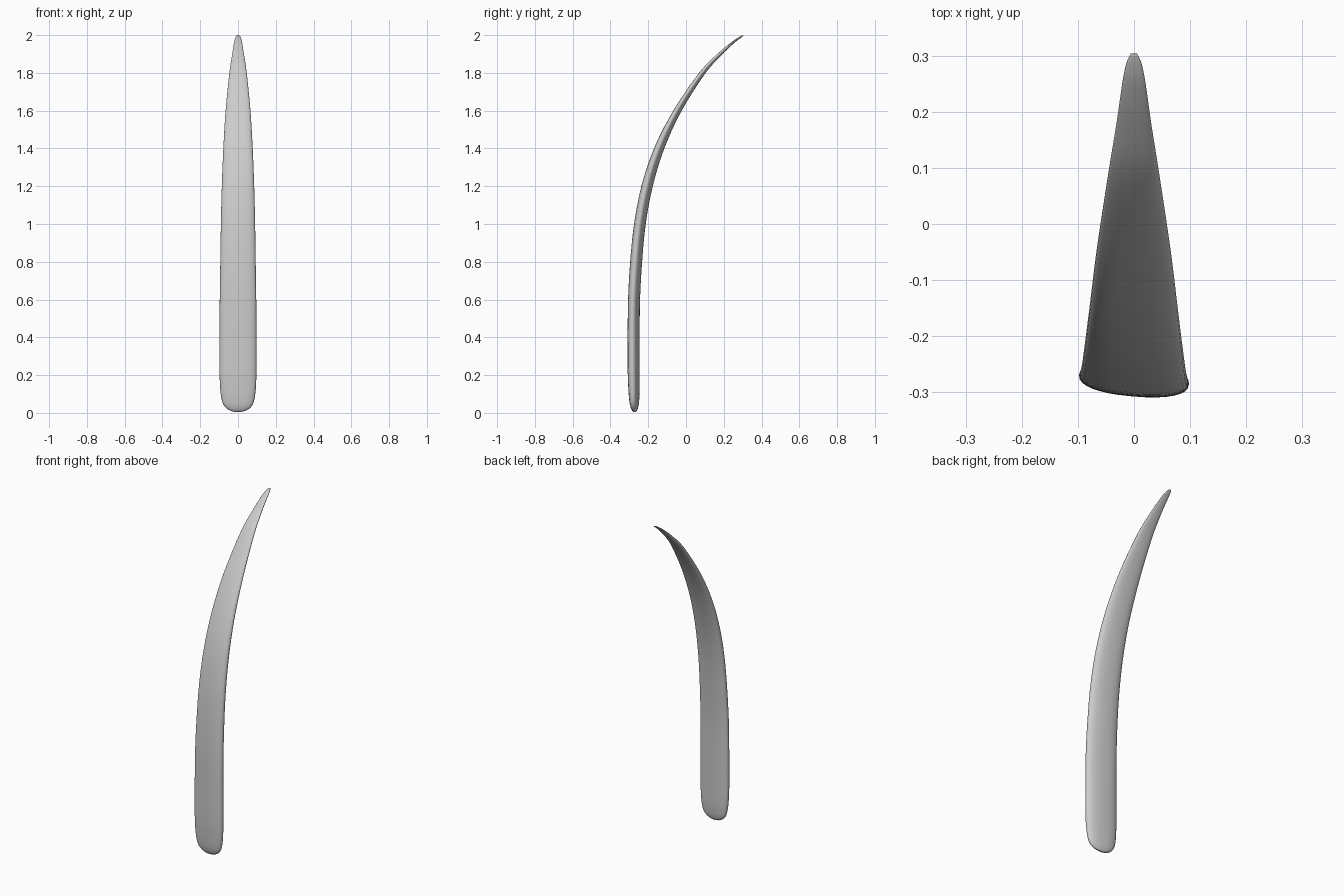
import bpy, bmesh, math
from mathutils import Vector

if "Cube" in bpy.data.objects:
    bpy.data.objects.remove(bpy.data.objects["Cube"])

# Keys along the blade: centre y, centre z, half width, half thickness
KEYS = [
    (-0.272, 0.005, 0.015, 0.006), (-0.272, 0.012, 0.042, 0.012),
    (-0.273, 0.030, 0.068, 0.019), (-0.274, 0.060, 0.084, 0.024),
    (-0.275, 0.120, 0.094, 0.028), (-0.277, 0.220, 0.098, 0.030),
    (-0.277, 0.400, 0.098, 0.030), (-0.275, 0.600, 0.097, 0.030),
    (-0.264, 0.800, 0.094, 0.030), (-0.244, 1.000, 0.091, 0.029),
    (-0.206, 1.200, 0.086, 0.028), (-0.142, 1.400, 0.078, 0.024),
    (-0.045, 1.600, 0.066, 0.018), (0.087, 1.800, 0.046, 0.013),
    (0.180, 1.900, 0.031, 0.009), (0.250, 1.962, 0.021, 0.006),
    (0.285, 1.987, 0.014, 0.004), (0.303, 1.998, 0.006, 0.002),
]
SIDES = 32
STEPS = 4
TWIST = math.radians(-5)


def spline(p0, p1, p2, p3, t):
    return 0.5 * (2 * p1 + (p2 - p0) * t + (2 * p0 - 5 * p1 + 4 * p2 - p3) * t * t
                  + (3 * p1 - p0 - 3 * p2 + p3) * t ** 3)


def sample(keys, steps):
    pts = [Vector(k) for k in keys]
    pts = [pts[0]] + pts + [pts[-1]]
    out = []
    for i in range(1, len(pts) - 2):
        out += [spline(*pts[i - 1:i + 3], s / steps) for s in range(steps)]
    return out + [pts[-1]]


def power(v, e):
    return math.copysign(abs(v) ** e, v)


# Loft flattened, slightly twisted sections along the curved spine
bm = bmesh.new()
path = sample(KEYS, STEPS)
rings = []
for i, (y, z, w, t) in enumerate(path):
    a, b = path[max(i - 1, 0)], path[min(i + 1, len(path) - 1)]
    tangent = Vector((0, b[0] - a[0], b[1] - a[1])).normalized()
    across = Vector((0, tangent.z, -tangent.y))
    ring = []
    for s in range(SIDES):
        ang = 2 * math.pi * s / SIDES
        u, v = w * power(math.cos(ang), 0.85), t * power(math.sin(ang), 0.85)
        x = u * math.cos(TWIST) - v * math.sin(TWIST)
        d = u * math.sin(TWIST) + v * math.cos(TWIST)
        ring.append(bm.verts.new(Vector((x, y, z)) + across * d))
    rings.append(ring)
for lo, hi in zip(rings, rings[1:]):
    for s in range(SIDES):
        n = (s + 1) % SIDES
        bm.faces.new((lo[s], lo[n], hi[n], hi[s]))
bm.faces.new(rings[0][::-1])
bm.faces.new(rings[-1])
bmesh.ops.recalc_face_normals(bm, faces=bm.faces)
for f in bm.faces:
    f.smooth = True

mesh = bpy.data.meshes.new("curved_blade")
bm.to_mesh(mesh)
bm.free()
blade = bpy.data.objects.new("curved_blade", mesh)
bpy.context.collection.objects.link(blade)
